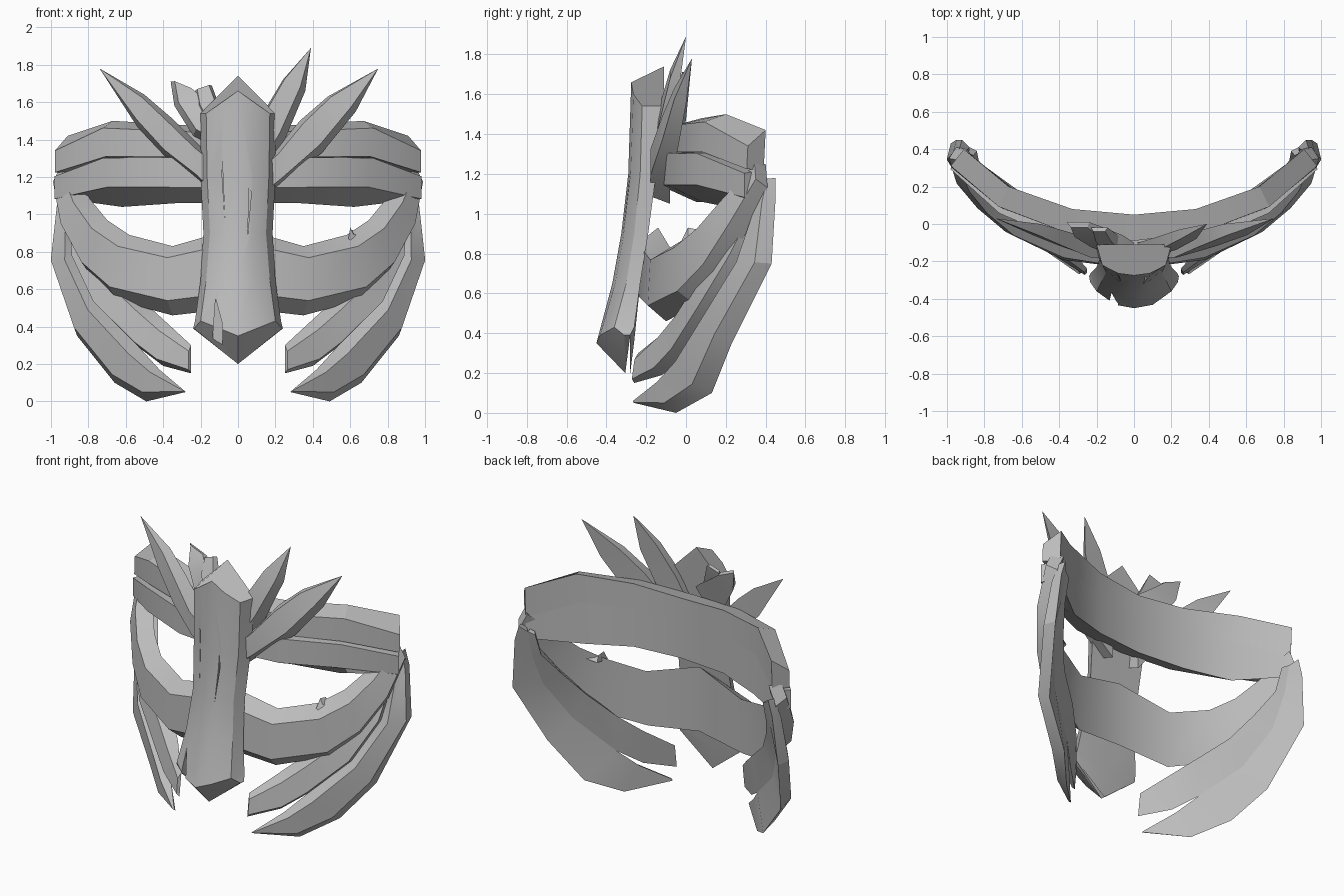
import bpy, bmesh, math
from mathutils import Vector as V

if "Cube" in bpy.data.objects:
    bpy.data.objects.remove(bpy.data.objects["Cube"])

wood = bpy.data.materials.new("grey wood")
wood.diffuse_color = (0.5, 0.5, 0.5, 1)
wood.use_nodes = True
wood.node_tree.nodes["Principled BSDF"].inputs["Base Color"].default_value = wood.diffuse_color


def smooth(ob, angle=25):
    bpy.ops.object.select_all(action='DESELECT')
    ob.select_set(True)
    bpy.context.view_layer.objects.active = ob
    bpy.ops.object.shade_smooth_by_angle(angle=math.radians(angle))


def finish(name, bm):
    bmesh.ops.remove_doubles(bm, verts=bm.verts, dist=0.0005)
    bmesh.ops.recalc_face_normals(bm, faces=bm.faces)
    me = bpy.data.meshes.new(name)
    bm.to_mesh(me)
    bm.free()
    me.materials.append(wood)
    ob = bpy.data.objects.new(name, me)
    bpy.context.collection.objects.link(ob)
    smooth(ob)
    return ob


def loft(name, rings):
    """Skin closed rings of equal size and cap both ends."""
    bm = bmesh.new()
    rows = [[bm.verts.new(p) for p in r] for r in rings]
    n = len(rows[0])
    for r, s in zip(rows, rows[1:]):
        for i in range(n):
            j = (i + 1) % n
            bm.faces.new((r[i], r[j], s[j], s[i]))
    bm.faces.new(rows[0])
    bm.faces.new(rows[-1][::-1])
    return finish(name, bm)


def plank(name, low, high, thick, inset_low=0.2, inset_high=0.15):
    """Board between two back edges, with a chamfered face pushed outward."""
    a, b = [V(p) for p in low], [V(p) for p in high]
    mid = [(p + q) / 2 for p, q in zip(a, b)]
    at = lambda v, i: v[i] if isinstance(v, list) else v
    rings = []
    for i, (p, q) in enumerate(zip(a, b)):
        tangent = mid[min(i + 1, len(mid) - 1)] - mid[max(i - 1, 0)]
        across = q - p
        if across.length < 0.03:
            across = b[i - 1] - a[i - 1]
        n = tangent.cross(across).normalized()
        if n.y > 0:
            n = -n
        n *= at(thick, i)
        rings.append([p, p.lerp(q, at(inset_low, i)) + n, q.lerp(p, at(inset_high, i)) + n, q])
    return loft(name, rings)


def flip(pts):
    return [(-x, y, z) for x, y, z in pts]


def whole(pts):
    return flip(pts[:0:-1]) + pts


def both(vals):
    return vals[:0:-1] + vals


# Brow band: a lower board and a thinner upper board
seam = [(0, .05, 1.30), (.33, .08, 1.31), (.65, .19, 1.31), (.91, .39, 1.22)]
brow_low = [(0, .05, 1.06), (.33, .08, 1.06), (.62, .18, 1.04), (.91, .39, 1.08)]
brow_top = [(0, .05, 1.46), (.33, .08, 1.48), (.67, .20, 1.50), (.91, .40, 1.42)]
plank("brow_lower_board", whole(brow_low), whole(seam), both([.18, .18, .15, .12]),
      both([.34, .34, .4, .02]), both([.02, .02, .02, .12]))
plank("brow_upper_board", whole(seam), whole(brow_top), both([.14, .13, .12, .11]),
      0, both([.2, .2, .2, .42]))

# Cheek strap under the eye openings
strap_low = [(0, -.14, .50), (.35, -.10, .46), (.65, .05, .54), (.79, .17, .68),
             (.90, .30, .90), (.95, .41, 1.13)]
strap_top = [(0, -.14, .93), (.35, -.08, .83), (.58, .02, .89), (.70, .12, .97),
             (.79, .23, 1.08), (.89, .40, 1.25)]
plank("cheek_strap", whole(strap_low), whole(strap_top), [.08] + [.1] * 9 + [.08], .2, .18)

# Paired jaw claws sharing one back edge, parted near the tips
outer_o = [(.92, .45, 1.18), (.95, .45, 1.08), (.98, .43, .75), (.86, .23, .35),
           (.66, .13, .10), (.49, -.05, 0), (.28, -.26, .05)]
share = [(.88, .41, 1.14), (.88, .37, .97), (.86, .28, .75), (.74, .14, .50), (.52, -.01, .28)]
inner_i = [(.84, .39, 1.12), (.83, .34, .97), (.75, .23, .82), (.65, .12, .67),
           (.50, .02, .53), (.38, -.09, .42), (.25, -.24, .30)]
outer_i = share + [(.42, -.11, .17), (.29, -.26, .06)]
inner_o = share + [(.40, -.12, .19), (.25, -.26, .15)]
for side, f in (("right", list), ("left", flip)):
    plank(side + "_outer_claw", f(outer_o), f(outer_i), [.04, .06, .07, .08, .08, .06, .01], .28, .1)
    plank(side + "_inner_claw", f(inner_o), f(inner_i), [.03, .06, .08, .09, .08, .06, .02], .12, .22)

# Crown spikes behind the nose plank
plank("right_low_spike",
      [(.10, -.08, 1.05), (.22, -.08, 1.15), (.45, -.04, 1.33), (.63, 0, 1.55), (.75, .03, 1.78)],
      [(.10, -.08, 1.24), (.20, -.08, 1.34), (.33, -.04, 1.50), (.48, 0, 1.63), (.75, .03, 1.78)],
      [.10, .10, .08, .06, 0], .2, .1)
plank("left_low_spike",
      [(-.10, -.08, 1.05), (-.20, -.08, 1.17), (-.38, -.04, 1.30), (-.54, 0, 1.47), (-.74, .03, 1.78)],
      [(-.10, -.08, 1.27), (-.22, -.08, 1.38), (-.36, -.04, 1.52), (-.50, 0, 1.64), (-.74, .03, 1.78)],
      [.10, .10, .08, .06, 0], .2, .1)
plank("right_high_spike",
      [(.12, -.10, 1.20), (.25, -.07, 1.40), (.36, -.03, 1.66), (.39, 0, 1.89)],
      [(.02, -.10, 1.30), (.12, -.07, 1.52), (.24, -.03, 1.72), (.39, 0, 1.89)],
      [.07, .07, .05, 0], .25, .05)
plank("left_broken_spike",
      [(-.10, -.10, 1.35), (-.24, -.06, 1.42), (-.34, -.01, 1.58), (-.36, .01, 1.71)],
      [(0, -.10, 1.48), (-.06, -.06, 1.53), (-.16, -.02, 1.60), (-.24, .01, 1.66)],
      [.07, .07, .06, .03], .15, .1)
plank("left_splinter",
      [(-.16, -.10, 1.45), (-.22, -.05, 1.57), (-.23, -.02, 1.66)],
      [(-.04, -.10, 1.45), (-.10, -.05, 1.58), (-.14, -.02, 1.69)],
      [.06, .05, .02], .15, .15)

# Small thorn on the cheek strap
loft("cheek_thorn", [
    [(.59, -.02, .87), (.60, .08, .88), (.71, .10, .90), (.69, 0, .80)],
    [(.60, .01, .93), (.605, .06, .92), (.63, .06, .90), (.62, .01, .89)]])

# Nose plank: rows of half width, back half width, side z, front centre z,
# back centre z, front edge y, front centre y, back y
nose_rows = [
    (.17, .20, 1.54, 1.66, 1.74, -.22, -.275, -.11),
    (.165, .20, 1.20, 1.20, 1.20, -.23, -.29, -.15),
    (.15, .185, .90, .90, .90, -.26, -.325, -.19),
    (.17, .20, .65, .65, .65, -.30, -.37, -.23),
    (.20, .23, .43, .35, .36, -.36, -.45, -.26),
    (.235, .24, .39, .20, .20, -.31, -.305, -.28)]
rings = []
for w, wb, zs, zf, zb, ye, yc, yb in nose_rows:
    ym, zm = yc + (ye - yc) * .2, (zs + zf) / 2
    rings.append([(-wb, yb, zs), (0, yb, zb), (wb, yb, zs), (w, ye, zs),
                  (w / 2, ym, zm), (0, yc, zf), (-w / 2, ym, zm), (-w, ye, zs)])
nose = loft("nose_plank", rings)

# Split at the lower left of the nose and two long cracks
bm = bmesh.new()
for pts, y0, y1 in (
        ([(-.145, .20), (-.08, .20), (-.085, .42), (-.12, .55)], -.60, -.34),
        ([(-.115, 1.38), (-.085, 1.30), (-.07, .97), (-.09, 1.29)], -.60, -.265),
        ([(.06, 1.24), (.07, 1.10), (.05, .87), (.06, 1.10)], -.60, -.28)):
    front = [bm.verts.new((x, y0, z)) for x, z in pts]
    back = [bm.verts.new((x, y1, z)) for x, z in pts]
    bm.faces.new(front)
    bm.faces.new(back[::-1])
    for i in range(4):
        j = (i + 1) % 4
        bm.faces.new((front[i], back[i], back[j], front[j]))
cutter = finish("crack_cutter", bm)
mod = nose.modifiers.new("cracks", 'BOOLEAN')
mod.operation = 'DIFFERENCE'
mod.object = cutter
mod.solver = 'EXACT'
bpy.context.view_layer.objects.active = nose
bpy.ops.object.modifier_apply(modifier=mod.name)
bpy.data.objects.remove(cutter, do_unlink=True)
smooth(nose, 30)
